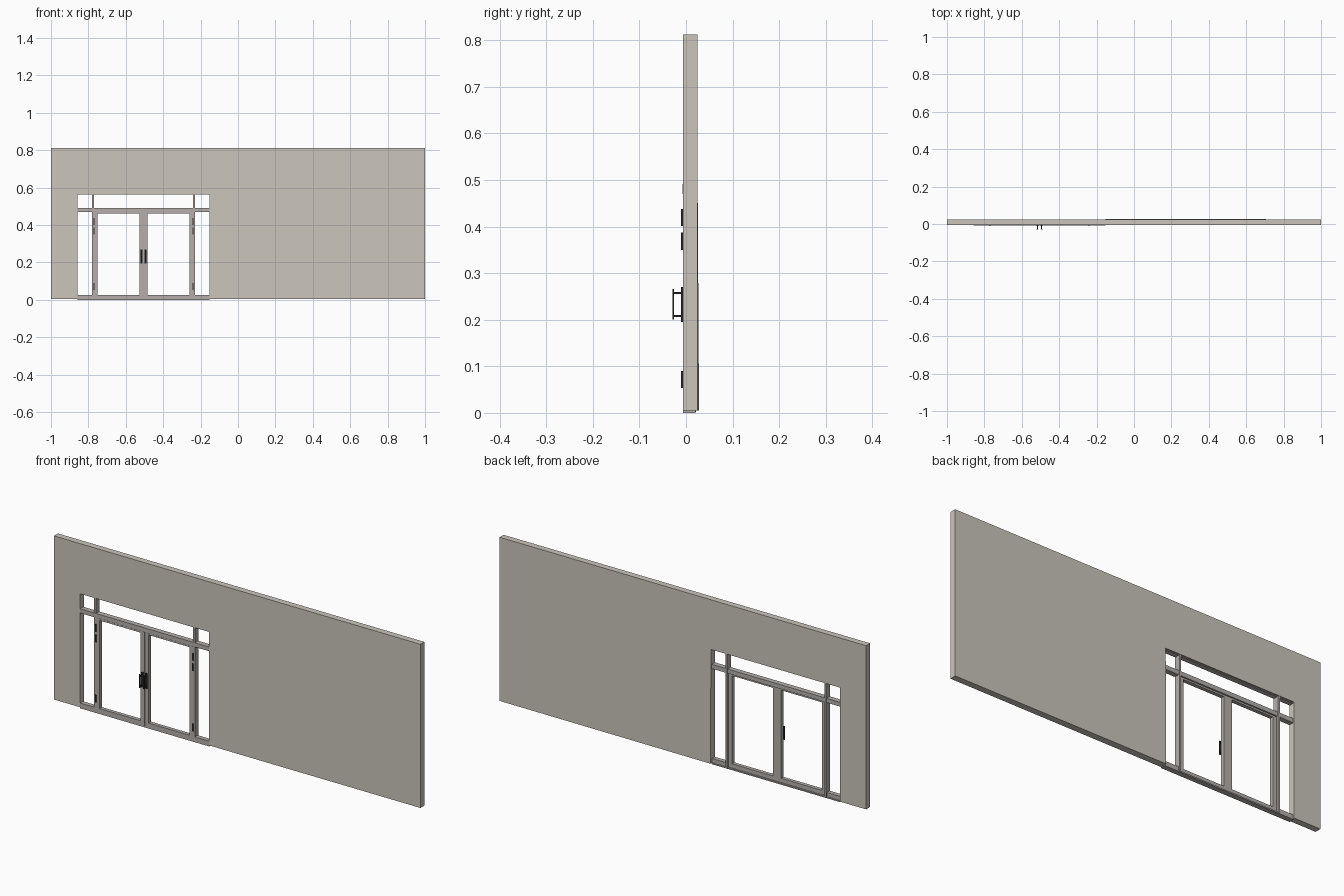
import bpy, bmesh

if "Cube" in bpy.data.objects:
    bpy.data.objects.remove(bpy.data.objects["Cube"])

def material(name, rgb):
    m = bpy.data.materials.new(name)
    m.diffuse_color = (*rgb, 1)
    m.use_nodes = True
    m.node_tree.nodes["Principled BSDF"].inputs["Base Color"].default_value = m.diffuse_color
    return m

WALL = material("wall_beige", (0.60, 0.56, 0.50))
FRAME = material("frame_grey", (0.46, 0.43, 0.41))
BLACK = material("black_metal", (0.02, 0.02, 0.02))

def finish(name, bm, mat):
    bmesh.ops.recalc_face_normals(bm, faces=bm.faces)
    me = bpy.data.meshes.new(name)
    bm.to_mesh(me)
    bm.free()
    me.materials.append(mat)
    ob = bpy.data.objects.new(name, me)
    bpy.context.collection.objects.link(ob)
    return ob

def boxes(name, spans, mat):
    """One object from boxes given as (x0, x1, y0, y1, z0, z1)."""
    bm = bmesh.new()
    for x0, x1, y0, y1, z0, z1 in spans:
        vs = bmesh.ops.create_cube(bm, size=1)["verts"]
        for v in vs:
            v.co.x = x1 if v.co.x > 0 else x0
            v.co.y = y1 if v.co.y > 0 else y0
            v.co.z = z1 if v.co.z > 0 else z0
    return finish(name, bm, mat)

L, R, TOP = -0.857, -0.153, 0.567      # opening
C, HALF = -0.505, 0.270                # door centre, mullion offset
F, B = -0.0065, 0.0245                 # wall front and back

# wall: grid of quads with the opening left out, then thickened
bm = bmesh.new()
xs, zs = [-1, L, R, 1], [0.005, TOP, 0.812]
g = [[bm.verts.new((x, F, z)) for x in xs] for z in zs]
for j in range(2):
    for i in range(3):
        if (i, j) != (1, 0):
            bm.faces.new((g[j][i], g[j][i+1], g[j+1][i+1], g[j+1][i]))
ext = bmesh.ops.extrude_face_region(bm, geom=bm.faces[:], use_keep_orig=True)
for v in ext["geom"]:
    if isinstance(v, bmesh.types.BMVert):
        v.co.y = B
        # back corner beside the doorway flares out slightly
        if abs(v.co.x - R) < 1e-4 and v.co.z < 0.1:
            v.co.y += 0.0035
finish("wall", bm, WALL)

# fixed frame: threshold, transom bar and mullions
boxes("threshold", [(L, R, F, 0.02, 0, 0.006)], FRAME)
boxes("transom_bar", [(L, R, F - 0.001, 0.018, 0.470, 0.491)], FRAME)
boxes("head_frame", [(L, R, F + 0.001, 0.018, TOP - 0.003, TOP + 0.001)], FRAME)

for s, side in ((-1, "left"), (1, "right")):
    m = C + s * HALF
    boxes(side + "_mullion", [(m - 0.005, m + 0.005, F, 0.022, 0.002, TOP)], FRAME)

    # sidelight rail
    a, b = sorted((m + s * 0.005, L if s < 0 else R))
    boxes(side + "_sidelight_rail", [(a, b, F, 0.016, 0.005, 0.026)], FRAME)

    # door leaf: two stiles and two rails
    def sx(d0, d1):
        return tuple(sorted((C + s * d0, C + s * d1)))
    y = (F, 0.012)
    boxes(side + "_door", [(*sx(0.001, 0.022), *y, 0.006, 0.469),
                           (*sx(0.245, 0.264), *y, 0.006, 0.469),
                           (*sx(0.022, 0.245), *y, 0.006, 0.027),
                           (*sx(0.022, 0.245), *y, 0.461, 0.469)], FRAME)

    # pull handle: back plate, standoffs and grip
    boxes(side + "_handle", [(*sx(0.006, 0.017), -0.0105, F, 0.195, 0.270),
                             (*sx(0.009, 0.014), -0.026, -0.010, 0.206, 0.210),
                             (*sx(0.009, 0.014), -0.026, -0.010, 0.255, 0.259),
                             (*sx(0.008, 0.015), -0.029, -0.0255, 0.200, 0.266)], BLACK)

    # hinges
    boxes(side + "_hinges", [(*sx(0.262, 0.268), -0.0105, F, z, z + 0.037)
                             for z in (0.053, 0.350, 0.401)], BLACK)
